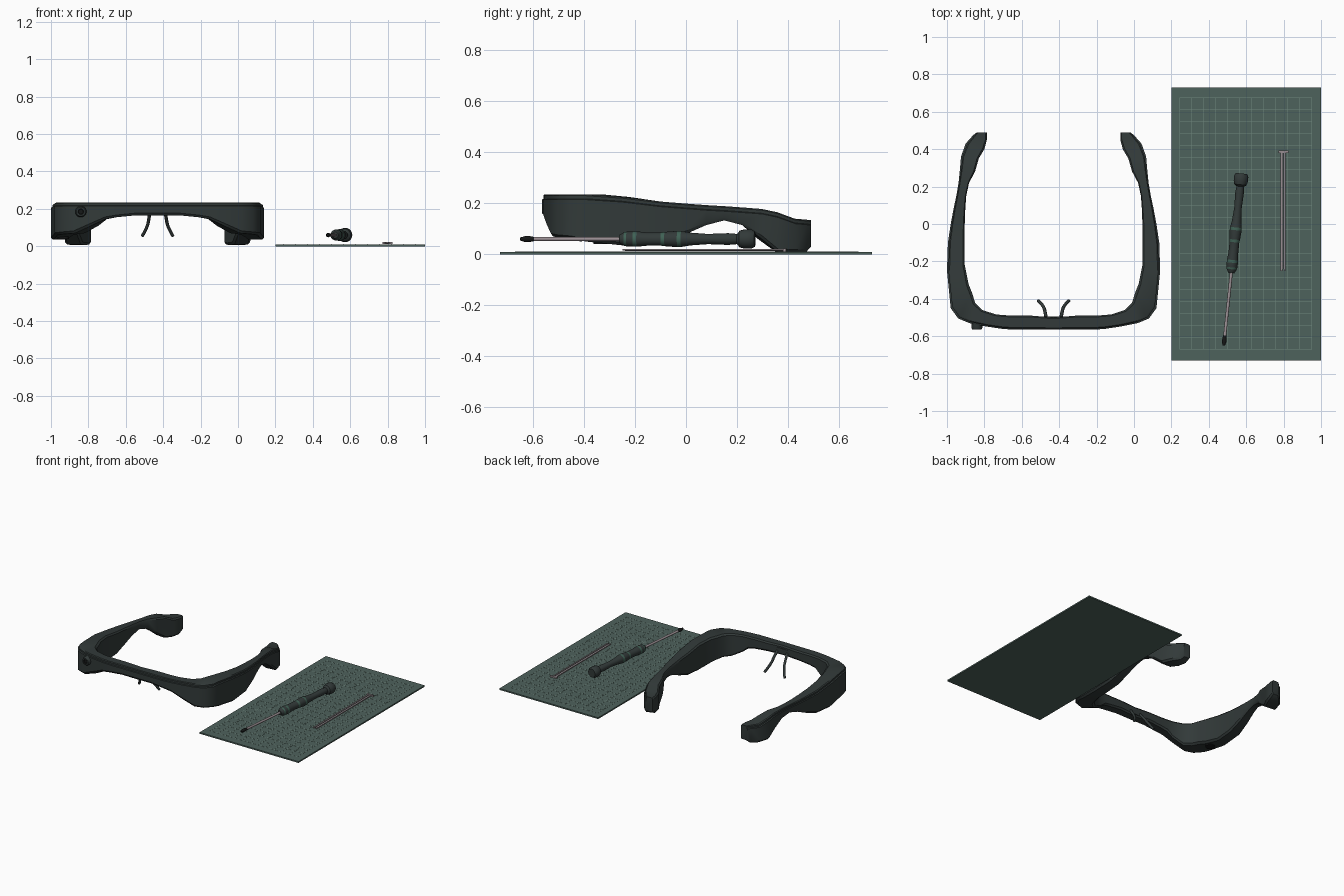
import bpy, bmesh, math
from mathutils import Vector

if "Cube" in bpy.data.objects:
    bpy.data.objects.remove(bpy.data.objects["Cube"])


def material(name, r, g, b):
    m = bpy.data.materials.new(name)
    m.use_nodes = True
    m.diffuse_color = (r, g, b, 1)
    m.node_tree.nodes["Principled BSDF"].inputs["Base Color"].default_value = (r, g, b, 1)
    return m


charcoal = material("charcoal plastic", .032, .042, .041)
black = material("black", .008, .009, .009)
mat_green = material("mat green", .076, .122, .107)
line_green = material("pale green line", .17, .26, .22)
steel = material("steel", .32, .27, .29)
band_green = material("band green", .05, .12, .09)


def finish(name, bm, mats, smooth=True):
    bmesh.ops.recalc_face_normals(bm, faces=bm.faces)
    mesh = bpy.data.meshes.new(name)
    bm.to_mesh(mesh)
    bm.free()
    ob = bpy.data.objects.new(name, mesh)
    bpy.context.collection.objects.link(ob)
    for m in mats:
        mesh.materials.append(m)
    if smooth:
        bpy.ops.object.select_all(action='DESELECT')
        ob.select_set(True)
        bpy.context.view_layer.objects.active = ob
        bpy.ops.object.shade_smooth_by_angle(angle=math.radians(32))
    return ob


def add_box(bm, x0, x1, y0, y1, z0, z1):
    verts = bmesh.ops.create_cube(bm, size=1)["verts"]
    for v in verts:
        v.co = Vector((x0 if v.co.x < 0 else x1,
                       y0 if v.co.y < 0 else y1,
                       z0 if v.co.z < 0 else z1))


def box(name, mat, *dims):
    bm = bmesh.new()
    add_box(bm, *dims)
    return finish(name, bm, [mat], False)


def bridge(bm, rings):
    faces = []
    for a, b in zip(rings, rings[1:]):
        n = len(a)
        faces.append([bm.faces.new((a[i], a[(i + 1) % n], b[(i + 1) % n], b[i]))
                      for i in range(n)])
    return faces


def lathe(name, profile, start, end, mats, sides=20):
    """Profile rows: distance along the axis, radius, material of the next strip."""
    start, end = Vector(start), Vector(end)
    turn = (end - start).to_track_quat('Z', 'Y')
    bm = bmesh.new()
    rings = []
    for s, r, _ in profile:
        rings.append([bm.verts.new(start + turn @ Vector(
            (r * math.cos(math.tau * i / sides), r * math.sin(math.tau * i / sides), s)))
            for i in range(sides)])
    for strip, row in zip(bridge(bm, rings), profile):
        for f in strip:
            f.material_index = row[2]
    bm.faces.new(rings[0]).material_index = profile[0][2]
    bm.faces.new(rings[-1]).material_index = profile[-1][2]
    return finish(name, bm, mats)


# Glasses frame: half swept through stations, then mirrored
# (outer x, outer y, inner x, inner y, top, bottom)
CX = -.43
stations = [
    (0, -.565, 0, -.5, .235, .165),
    (.12, -.565, .12, -.49, .235, .165),
    (.22, -.565, .22, -.49, .235, .155),
    (.28, -.56, .27, -.487, .235, .145),
    (.36, -.548, .31, -.483, .235, .11),
    (.45, -.53, .38, -.46, .235, .07),
    (.51, -.505, .42, -.42, .235, .065),
    (.55, -.45, .435, -.37, .235, .06),
    (.555, -.4, .455, -.32, .235, .05),
    (.57, -.25, .475, -.22, .225, .035),
    (.565, -.1, .475, -.1, .207, .045),
    (.55, 0, .475, 0, .199, .08),
    (.535, .08, .472, .08, .193, .115),
    (.52, .15, .467, .15, .189, .133),
    (.508, .22, .452, .22, .184, .115),
    (.5, .3, .42, .28, .178, .06),
    (.495, .36, .4, .35, .165, .01),
    (.47, .43, .37, .4, .14, .006),
    (.43, .475, .357, .45, .136, .01),
    (.41, .49, .357, .49, .134, .03),
]
bm = bmesh.new()
rings = []
for ox, oy, ix, iy, top, bot in stations:
    o, i = Vector((ox, oy, 0)), Vector((ix, iy, 0))
    section = [(0, bot + .012), (0, top - .02), (.08, top - .017), (.08, top - .005),
               (.15, top), (.9, top), (1, top - .01), (1, bot + .012),
               (.88, bot), (.12, bot)]
    rings.append([bm.verts.new(o.lerp(i, f) + Vector((0, 0, z))) for f, z in section])
bridge(bm, rings)
bm.faces.new(rings[-1])
frame = finish("glasses_frame", bm, [charcoal])
frame.location.x = CX
mirror = frame.modifiers.new("mirror", 'MIRROR')
mirror.use_clip = True

# Nose pads
for side, label in ((-1, "right"), (1, "left")):
    curve = bpy.data.curves.new("nose_pad_" + label, 'CURVE')
    curve.dimensions = '3D'
    curve.bevel_depth = .009
    curve.bevel_resolution = 2
    curve.use_fill_caps = True
    path = [(.04, -.5, .19), (.045, -.47, .155), (.055, -.435, .1), (.082, -.41, .055)]
    spline = curve.splines.new('NURBS')
    spline.points.add(len(path) - 1)
    for p, (u, y, z) in zip(spline.points, path):
        p.co = (CX + side * u, y, z, 1)
    spline.use_endpoint_u = True
    spline.order_u = 3
    curve.materials.append(charcoal)
    ob = bpy.data.objects.new("nose_pad_" + label, curve)
    bpy.context.collection.objects.link(ob)
box("nose_bridge_clip", charcoal, CX - .05, CX + .05, -.51, -.495, .175, .215)

# Camera knob on the front corner and the socket under the temple
lathe("camera_knob", [(0, .03, 0), (.04, .03, 0), (.05, .024, 0), (.05, .016, 1), (.046, .012, 1)],
      (-.84, -.515, .185), (-.84, -.6, .185), [charcoal, black])
lathe("temple_socket", [(0, .032, 0), (.012, .032, 0)],
      (-.935, -.33, .052), (-.935, -.33, 0), [black])

# Cutting mat with its printed grid
box("cutting_mat", mat_green, .2, 1, -.73, .73, 0, .01)
bm = bmesh.new()
X0, X1, Y0, Y1, W = .245, .95, -.67, .675, .0013
for k in range(12):
    x = X0 + (X1 - X0) * k / 11
    add_box(bm, x - W, x + W, Y0, Y1, .0095, .0108)
for k in range(22):
    y = Y0 + (Y1 - Y0) * k / 21
    add_box(bm, X0, X1, y - W, y + W, .0095, .0106)
finish("mat_grid_lines", bm, [line_green], False)

# Screwdriver: 0 charcoal, 1 steel, 2 green band, 3 black tip
lathe("screwdriver", [
    (0, .006, 3), (.02, .012, 3), (.04, .011, 3), (.055, .008, 1), (.39, .008, 0),
    (.39, .016, 0), (.41, .027, 2), (.42, .029, 0), (.445, .03, 2), (.46, .03, 0),
    (.5, .026, 0), (.555, .026, 2), (.57, .028, 0), (.62, .032, 2), (.635, .031, 0),
    (.67, .025, 0), (.74, .02, 0), (.82, .023, 0), (.855, .02, 0), (.865, .033, 0),
    (.885, .038, 0), (.91, .038, 0), (.925, .03, 0)],
    (.48, -.65, .06), (.575, .27, .06), [charcoal, steel, band_green, black])

# Flat pick lying on the mat: two strips joined by a cross end
bm = bmesh.new()
add_box(bm, .783, .793, -.25, .39, .015, .021)
add_box(bm, .802, .811, -.25, .39, .015, .021)
add_box(bm, .773, .825, .38, .392, .012, .022)
finish("flat_pick", bm, [steel], False)
box("flat_pick_core", charcoal, .793, .802, -.24, .385, .014, .018)
